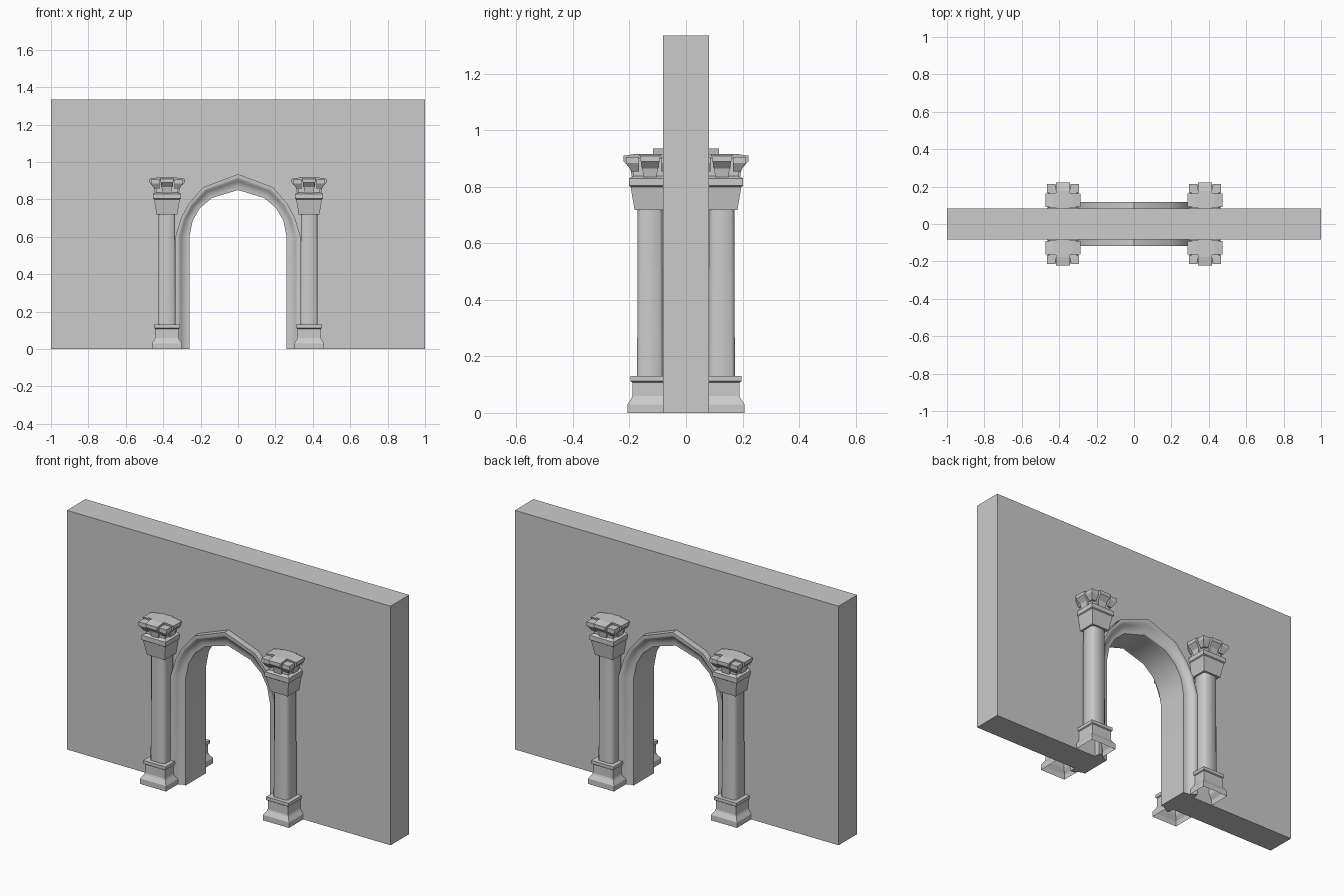
import bpy, bmesh, math
from mathutils import Vector

old = bpy.data.objects.get("Cube")
if old:
    bpy.data.objects.remove(old, do_unlink=True)

stone = bpy.data.materials.new("grey stone")
stone.use_nodes = True
grey = (0.6, 0.6, 0.6, 1)
stone.diffuse_color = grey
stone.node_tree.nodes["Principled BSDF"].inputs["Base Color"].default_value = grey

WALL = 0.082          # half thickness of the wall
COL_X, COL_Y = 0.38, 0.127

# Half of the arch, from floor to crown: inner edge and outer edge of the trim
INNER = [(.26, 0), (.26, .60), (.243, .685), (.205, .752), (.14, .808), (0, .85)]
OUTER = [(.335, 0), (.335, .60), (.305, .70), (.265, .775), (.187, .865), (0, .935)]


def full_arch(half):
    return half + [(-x, z) for x, z in reversed(half[:-1])]


def finish(name, bm, smooth=None):
    bmesh.ops.recalc_face_normals(bm, faces=bm.faces)
    mesh = bpy.data.meshes.new(name)
    bm.to_mesh(mesh)
    bm.free()
    mesh.materials.append(stone)
    obj = bpy.data.objects.new(name, mesh)
    bpy.context.collection.objects.link(obj)
    if smooth:
        bpy.ops.object.select_all(action='DESELECT')
        obj.select_set(True)
        bpy.context.view_layer.objects.active = obj
        bpy.ops.object.shade_smooth_by_angle(angle=math.radians(smooth))
    return obj


def bridge(bm, a, b, closed=True):
    n = len(a)
    for i in range(n if closed else n - 1):
        j = (i + 1) % n
        bm.faces.new((a[i], a[j], b[j], b[i]))


def square_stack(bm, profile, chamfer=0, bottom=False):
    """Stacks square rings of (half width, height), with optional cut corners."""
    rings = []
    for h, z in profile:
        pts = []
        for k in range(4):
            c, s = round(math.cos(k * math.pi / 2)), round(math.sin(k * math.pi / 2))
            corner = [(h, h)] if not chamfer else [(h, h - chamfer), (h - chamfer, h)]
            pts += [(c * x - s * y, s * x + c * y) for x, y in corner]
        rings.append([bm.verts.new((COL_X + x, COL_Y + y, z)) for x, y in pts])
    for a, b in zip(rings, rings[1:]):
        bridge(bm, a, b)
    bm.faces.new(rings[-1])
    if bottom:
        bm.faces.new(rings[0])


def leaf(bm, outline, half_low, half_high, angle):
    """Wedge with a side outline of (reach, height), turned about the column axis."""
    top = max(z for _, z in outline)
    low = min(z for _, z in outline)
    d = Vector((math.cos(angle), math.sin(angle), 0))
    side = Vector((-d.y, d.x, 0))
    sides = []
    for sign in (-1, 1):
        row = []
        for r, z in outline:
            w = half_low + (half_high - half_low) * (z - low) / (top - low)
            row.append(bm.verts.new(Vector((COL_X, COL_Y, z)) + d * r + side * sign * w))
        sides.append(row)
    bridge(bm, *sides)
    for row in sides:
        bm.faces.new(row)


def corner_block(bm, sx, sy):
    """Flared block on one corner of the capital."""
    rings = []
    for a, b, z in ((.04, .066, .855), (.04, .086, .885), (.04, .086, .906)):
        rings.append([bm.verts.new((COL_X + sx * x, COL_Y + sy * y, z))
                      for x, y in ((a, a), (b, a), (b, b), (a, b))])
    for p, q in zip(rings, rings[1:]):
        bridge(bm, p, q)
    bm.faces.new(rings[0])
    bm.faces.new(rings[-1])


# Wall with the arched opening
bm = bmesh.new()
top = 1.335
outline = [(-1, 0), (-1, top), (1, top), (1, 0)] + full_arch(INNER)
faces = [bm.verts.new((x, -WALL, z)) for x, z in outline]
front = bm.faces.new(faces)
ext = bmesh.ops.extrude_face_region(bm, geom=[front], use_keep_orig=True)
moved = [v for v in ext["geom"] if isinstance(v, bmesh.types.BMVert)]
bmesh.ops.translate(bm, verts=moved, vec=(0, 2 * WALL, 0))
bmesh.ops.triangulate(bm, faces=[f for f in bm.faces if len(f.verts) > 4])
finish("wall", bm, 35)

# Hollowed arch trim: (share of the way from inner to outer edge, distance from centre)
TRIM = [(0, WALL - .01), (0, .09), (.18, .091), (.38, .095), (.56, .103),
        (.7, .114), (.8, .117), (1, .117), (1, WALL - .01)]
for side, label in ((-1, "front"), (1, "back")):
    bm = bmesh.new()
    rows = []
    for (xi, zi), (xo, zo) in zip(full_arch(INNER), full_arch(OUTER)):
        rows.append([bm.verts.new((xi + (xo - xi) * t, side * y, zi + (zo - zi) * t))
                     for t, y in TRIM])
    for a, b in zip(rows, rows[1:]):
        bridge(bm, a, b, closed=False)
    for end in (rows[0], rows[-1]):
        bm.faces.new(end)
    finish(label + "_arch_trim", bm, 32)

# Column parts, built once at the left back and mirrored to the other three places
parts = []

bm = bmesh.new()
square_stack(bm, [(.08, 0), (.08, .03), (.066, .052), (.063, .06), (.063, .108),
                  (.069, .112), (.069, .13)])
parts.append(("column_base", bm, None))

bm = bmesh.new()
square_stack(bm, [(.046, .125), (.044, .73)], chamfer=.011, bottom=True)
parts.append(("column_shaft", bm, 50))

bm = bmesh.new()
square_stack(bm, [(.055, .718), (.057, .73), (.069, .8), (.075, .804), (.075, .83),
                  (.058, .838), (.058, .9)], bottom=True)
parts.append(("capital_bell", bm, None))

bm = bmesh.new()
for k in range(4):
    leaf(bm, [(0, .832), (.064, .832), (.07, .865), (.094, .89), (.094, .91), (.05, .917), (0, .917)],
         .022, .038, k * math.pi / 2)
for sx in (-1, 1):
    for sy in (-1, 1):
        corner_block(bm, sx, sy)
parts.append(("capital_leaves", bm, None))

for name, src, smooth in parts:
    for sx, xl in ((1, "left"), (-1, "right")):
        for sy, yl in ((-1, "front"), (1, "back")):
            copy = src.copy()
            for v in copy.verts:
                v.co.x *= sx
                v.co.y *= sy
            finish(f"{yl}_{xl}_{name}", copy, smooth)
    src.free()
